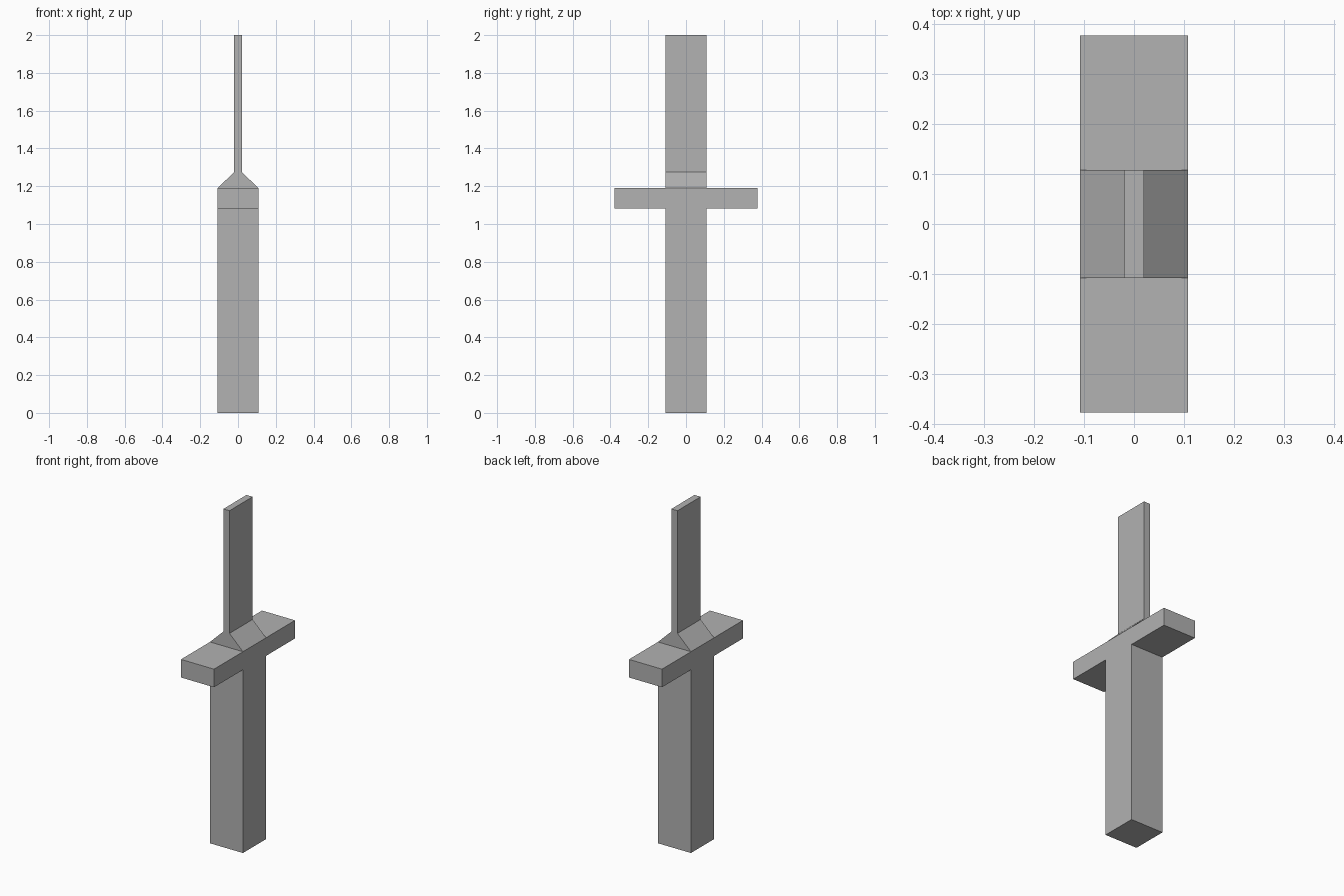
import bpy, bmesh
from mathutils import Vector

if "Cube" in bpy.data.objects:
    bpy.data.objects.remove(bpy.data.objects["Cube"])

HALF = 0.108                        # half thickness of the grip
BLADE = 0.02                        # half thickness of the blade
GUARD_LOW, GUARD_HIGH = 1.083, 1.19
GUARD_REACH = 0.378

# (height, half width in x) of each section from grip to blade tip
SECTIONS = [(0, HALF), (GUARD_LOW, HALF), (GUARD_HIGH, HALF),
            (1.275, BLADE), (2.0, BLADE)]

grey = bpy.data.materials.new("plain_grey")
grey.diffuse_color = (0.445, 0.445, 0.445, 1)
grey.use_nodes = True
grey.node_tree.nodes["Principled BSDF"].inputs["Base Color"].default_value = grey.diffuse_color

bm = bmesh.new()

# Grip, shoulder and blade: stacked rectangular sections
rings = []
for z, hx in SECTIONS:
    rings.append([bm.verts.new((sx * hx, sy * HALF, z))
                  for sx, sy in ((-1, -1), (1, -1), (1, 1), (-1, 1))])
for low, high in zip(rings, rings[1:]):
    for i in range(4):
        j = (i + 1) % 4
        bm.faces.new((low[i], low[j], high[j], high[i]))
bm.faces.new(rings[0][::-1])
bm.faces.new(rings[-1])
bm.normal_update()

# Crossguard: pull the front and back faces of its section outwards
arms = [f for f in bm.faces
        if GUARD_LOW < f.calc_center_median().z < GUARD_HIGH
        and abs(f.normal.y) > 0.9]
for face in arms:
    offset = Vector((0, face.normal.y * (GUARD_REACH - HALF), 0))
    tip = bmesh.ops.extrude_discrete_faces(bm, faces=[face])["faces"][0]
    bmesh.ops.translate(bm, verts=tip.verts, vec=offset)

bmesh.ops.remove_doubles(bm, verts=bm.verts, dist=1e-4)
bmesh.ops.recalc_face_normals(bm, faces=bm.faces)

mesh = bpy.data.meshes.new("sword")
bm.to_mesh(mesh)
bm.free()
mesh.materials.append(grey)
sword = bpy.data.objects.new("sword", mesh)
bpy.context.collection.objects.link(sword)
